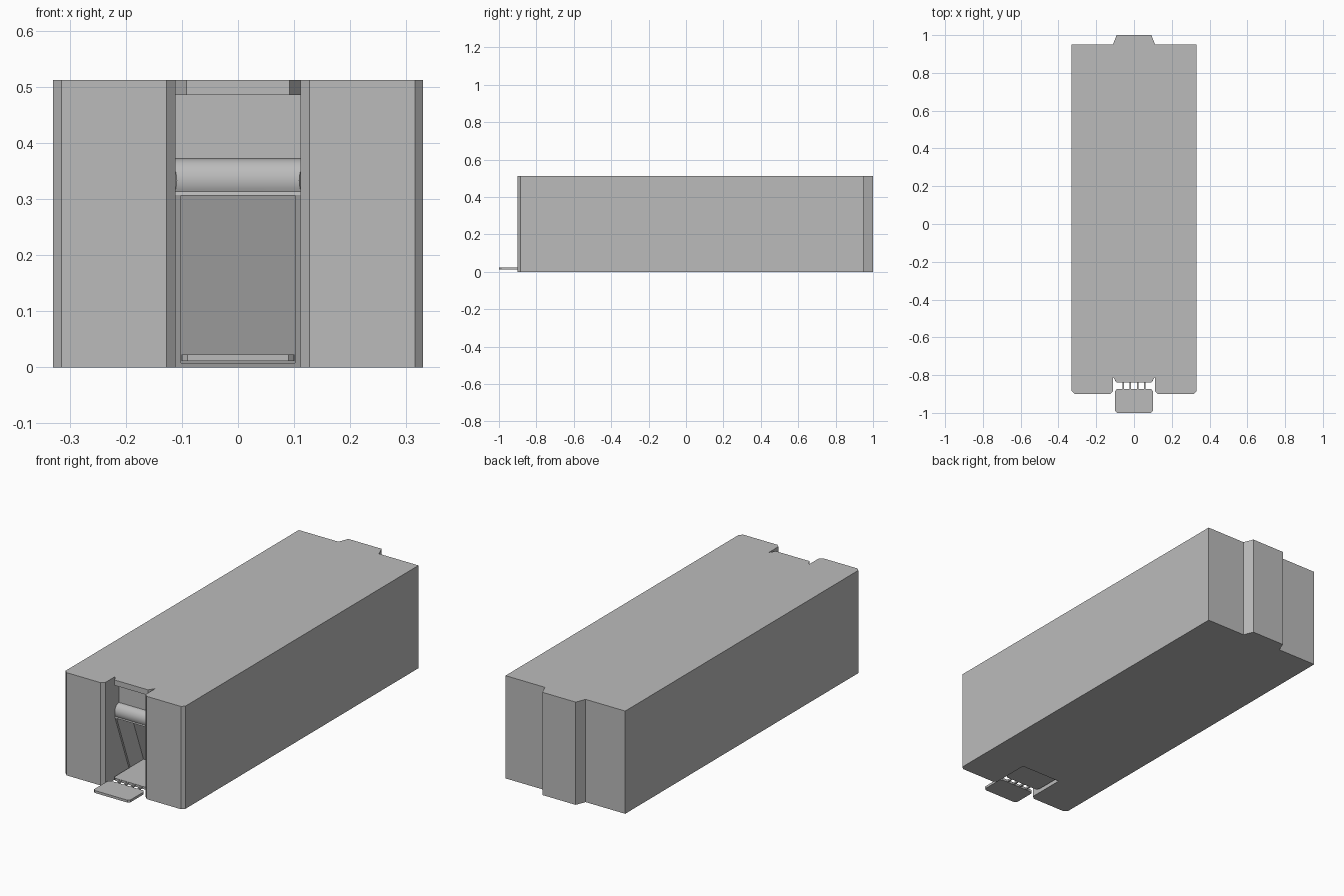
import bpy, bmesh, math

cube = bpy.data.objects.get("Cube")
if cube:
    bpy.data.objects.remove(cube, do_unlink=True)

grey = bpy.data.materials.new("plain_grey")
grey.use_nodes = True
grey.diffuse_color = (0.5, 0.5, 0.5, 1)
grey.node_tree.nodes["Principled BSDF"].inputs["Base Color"].default_value = (0.5, 0.5, 0.5, 1)


def prism(name, points, low, high, axis="Z"):
    """Extrude an outline: (x, y) points along Z, or (y, z) points along X."""
    bm = bmesh.new()
    place = (lambda p: (*p, low)) if axis == "Z" else (lambda p: (low, *p))
    face = bm.faces.new([bm.verts.new(place(p)) for p in points])
    top = bmesh.ops.extrude_face_region(bm, geom=[face])["geom"]
    step = (0, 0, high - low) if axis == "Z" else (high - low, 0, 0)
    bmesh.ops.translate(bm, vec=step, verts=[v for v in top if isinstance(v, bmesh.types.BMVert)])
    bmesh.ops.recalc_face_normals(bm, faces=bm.faces)
    mesh = bpy.data.meshes.new(name)
    bm.to_mesh(mesh)
    bm.free()
    mesh.materials.append(grey)
    obj = bpy.data.objects.new(name, mesh)
    bpy.context.collection.objects.link(obj)
    return obj


def mirrored(half):
    """Complete an outline given for +x."""
    return half + [(-x, y) for x, y in reversed(half)]


def cut(obj, tool):
    tool.hide_render = True
    mod = obj.modifiers.new("cut", "BOOLEAN")
    mod.operation, mod.solver, mod.object = "DIFFERENCE", "EXACT", tool
    bpy.context.view_layer.objects.active = obj
    bpy.ops.object.modifier_apply(modifier=mod.name)
    bpy.data.objects.remove(tool, do_unlink=True)


# Main body with rear tongue, chamfered front corners and dovetail notch
body = prism("body", mirrored([
    (0.092, -0.84), (0.111, -0.81), (0.111, -0.885), (0.127, -0.9),
    (0.315, -0.9), (0.33, -0.885), (0.33, 0.95), (0.112, 0.95), (0.092, 1.0)]), 0, 0.512)

# Recess under the top lip: undercut ramp, rounded nose, upright back wall
lean = 0.115 / 0.307
ramp = lambda z: -0.81 + (0.307 - z) * lean
nose = [(-0.779 - 0.034 * math.sin(a), 0.333 + 0.039 * math.cos(a))
        for a in [math.radians(d) for d in range(0, 121, 10)]]
recess = [(-0.95, -0.05), (ramp(-0.05), -0.05), (ramp(0.307), 0.307)]
recess += nose[::-1] + [(-0.779, 0.485), (-0.95, 0.485)]
cut(body, prism("recess_cutter", recess, -0.111, 0.111, "X"))

# Deep pocket behind the ramp
depth = 0.105
pocket = [(-0.93, 0.008), (ramp(0.008) + depth, 0.008),
          (ramp(0.306) + depth, 0.306), (-0.93, 0.306)]
cut(body, prism("pocket_cutter", pocket, -0.102, 0.102, "X"))

# Inner plate that slides out of the pocket
prism("inner_plate", mirrored([(0.09, -0.84), (0.101, -0.828), (0.101, -0.58)]), 0.011, 0.023)

# Break-off tab with clipped corners
prism("pull_tab", mirrored([(0.09, -1.0), (0.1, -0.99), (0.1, -0.885), (0.09, -0.873)]),
      0.011, 0.023)

# Thin bridges joining the tab to the plate
for i in range(4):
    x = -0.057 + i * 0.038
    w = 0.004
    prism(f"bridge_{i + 1}", [(x - w, -0.88), (x + w, -0.88), (x + w, -0.835), (x - w, -0.835)],
          0.012, 0.022)

# Smooth only the rounded nose
bpy.ops.object.select_all(action="DESELECT")
body.select_set(True)
bpy.context.view_layer.objects.active = body
bpy.ops.object.shade_smooth_by_angle(angle=math.radians(15))
